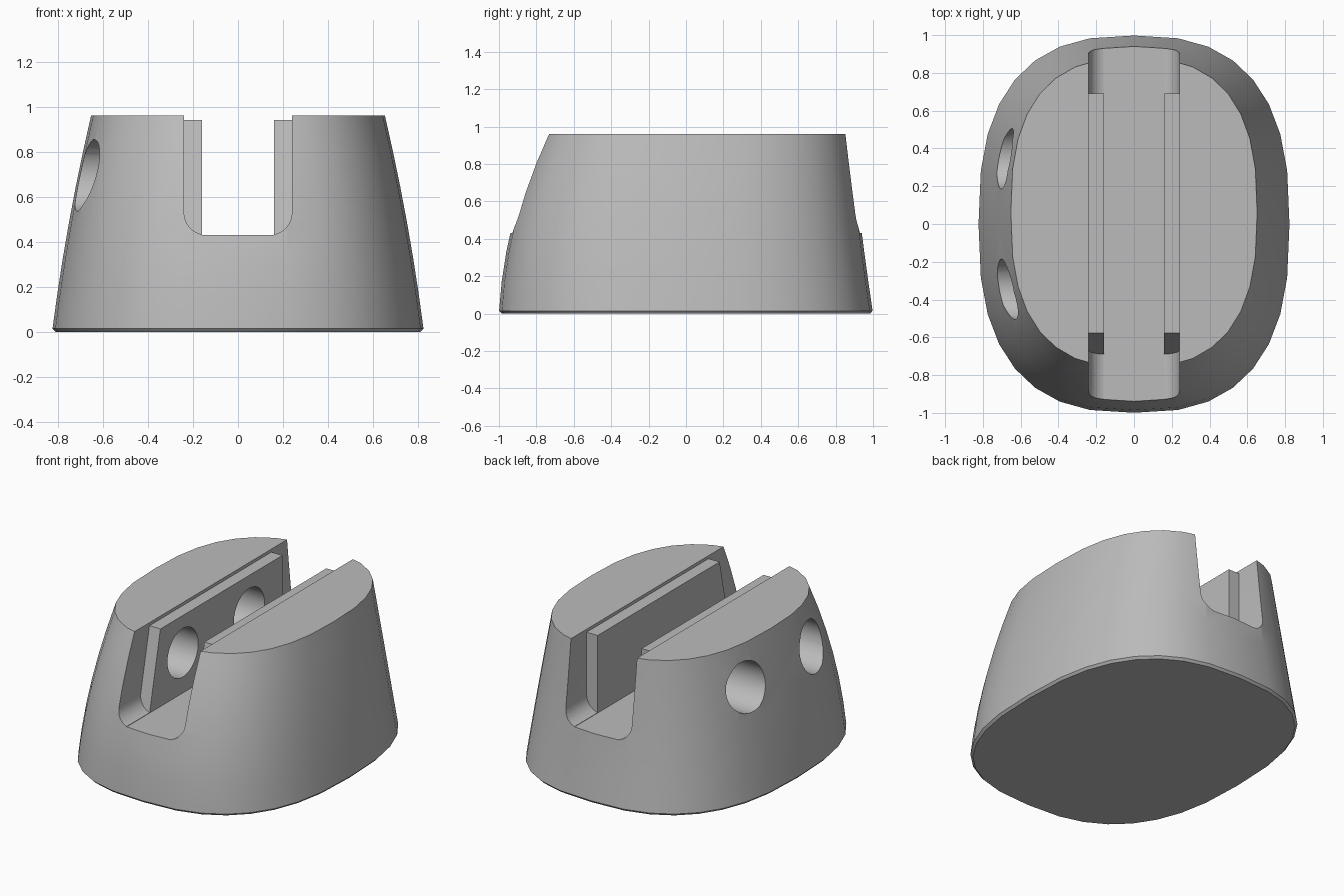
import bpy, bmesh, math
from mathutils import Matrix

if "Cube" in bpy.data.objects:
    bpy.data.objects.remove(bpy.data.objects["Cube"], do_unlink=True)

grey = bpy.data.materials.new("plain grey")
grey.use_nodes = True
COLOR = (0.5, 0.5, 0.5, 1)
grey.diffuse_color = COLOR
grey.node_tree.nodes["Principled BSDF"].inputs["Base Color"].default_value = COLOR

SIDES, POWER = 32, 2.6
TOP, FLOOR = 0.96, 0.43
RIB_END, SLOT, WIDE = 0.69, 0.16, 0.24


def make_object(name, bm):
    bmesh.ops.recalc_face_normals(bm, faces=bm.faces)
    mesh = bpy.data.meshes.new(name)
    bm.to_mesh(mesh)
    bm.free()
    ob = bpy.data.objects.new(name, mesh)
    bpy.context.collection.objects.link(ob)
    mesh.materials.append(grey)
    return ob


def loft(bm, rings):
    loops = [[bm.verts.new(p) for p in ring] for ring in rings]
    for a, b in zip(loops, loops[1:]):
        for i in range(len(a)):
            j = (i + 1) % len(a)
            bm.faces.new((a[i], a[j], b[j], b[i]))
    bm.faces.new(loops[0][::-1])
    bm.faces.new(loops[-1])


def oval(z, half_x, half_y, shift):
    ring = []
    for i in range(SIDES):
        t = math.tau * i / SIDES
        c, s = math.cos(t), math.sin(t)
        x = math.copysign(abs(c) ** (2 / POWER), c) * half_x
        y = math.copysign(abs(s) ** (2 / POWER), s) * half_y
        ring.append((x, y + shift, z))
    return ring


def through(z, low, mid, high):
    # quadratic through the values at the base, slot floor and top
    return (low * (z - FLOOR) * (z - TOP) / (FLOOR * TOP)
            + mid * z * (z - TOP) / (FLOOR * (FLOOR - TOP))
            + high * z * (z - FLOOR) / (TOP * (TOP - FLOOR)))


# Tapered oval body with a tiny bevel at the foot
rings = [oval(0, 0.81, 0.985, 0)]
for k in range(7):
    z = 0.015 + (TOP - 0.015) * k / 6
    rings.append(oval(z, through(z, 0.825, 0.76, 0.652),
                      through(z, 1.0, 0.94, 0.82), through(z, 0, 0, 0.06)))
bm = bmesh.new()
loft(bm, rings)
body = make_object("tapered_body", bm)


def box(name, lo, hi):
    bm = bmesh.new()
    bmesh.ops.create_cube(bm, size=1)
    for v in bm.verts:
        v.co = [a if c < 0 else b for c, a, b in zip(v.co, lo, hi)]
    return make_object(name, bm)


def wide_slot(name, y_out, y_in, lean):
    # U-shaped mouth, rounded at the lower corners, with a leaning inner end
    r = 0.1
    right = [(WIDE - r + r * math.sin(a), FLOOR + r - r * math.cos(a))
             for a in (math.pi / 2 * i / 6 for i in range(7))]
    right.append((WIDE, 1.2))
    profile = right + [(-x, z) for x, z in reversed(right)]
    bm = bmesh.new()
    loft(bm, [[(x, y_out, z) for x, z in profile],
              [(x, y_in + lean * (z - FLOOR), z) for x, z in profile]])
    return make_object(name, bm)


# Cutters for the slot, its mouths, the lowered rib tops and the side holes
cutters = [
    box("slot_cutter", (-SLOT, -1.3, FLOOR), (SLOT, 1.3, 1.2)),
    wide_slot("front_mouth_cutter", -1.3, -RIB_END, 0.22),
    wide_slot("back_mouth_cutter", 1.3, RIB_END, 0),
    box("rib_top_cutter", (-WIDE, -1.3, 0.94), (WIDE, RIB_END, 1.2)),
]
for side, y in (("front", -0.345), ("back", 0.345)):
    bm = bmesh.new()
    bmesh.ops.create_cone(bm, cap_ends=True, segments=32, radius1=0.16, radius2=0.16,
                          depth=1, matrix=Matrix.Translation((-0.56, y, 0.695))
                          @ Matrix.Rotation(math.pi / 2, 4, 'Y'))
    cutters.append(make_object(side + "_hole_cutter", bm))

bpy.ops.object.select_all(action='DESELECT')
body.select_set(True)
bpy.context.view_layer.objects.active = body
for cutter in cutters:
    mod = body.modifiers.new(cutter.name, 'BOOLEAN')
    mod.operation, mod.solver, mod.object = 'DIFFERENCE', 'EXACT', cutter
    bpy.ops.object.modifier_apply(modifier=mod.name)
    bpy.data.objects.remove(cutter, do_unlink=True)

bpy.ops.object.shade_smooth_by_angle(angle=math.radians(30))
